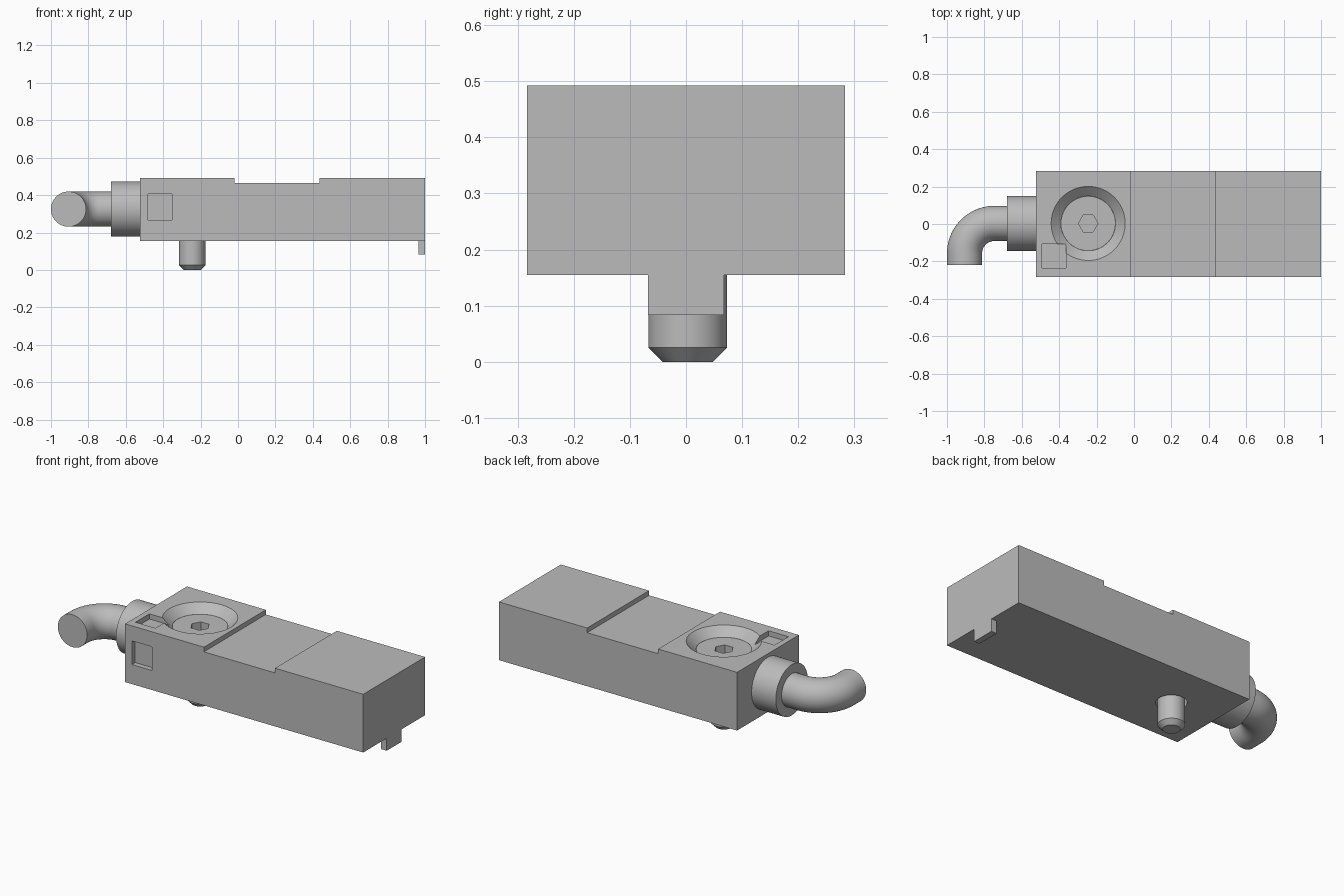
import bpy, bmesh, math
from mathutils import Vector

scene = bpy.context.scene
if "Cube" in bpy.data.objects:
    bpy.data.objects.remove(bpy.data.objects["Cube"], do_unlink=True)

grey = bpy.data.materials.new("plain grey")
grey.use_nodes = True
colour = (0.5, 0.5, 0.5, 1)
grey.diffuse_color = colour
grey.node_tree.nodes["Principled BSDF"].inputs["Base Color"].default_value = colour

CY = 0.003               # centre line of screw and cable
SCREW = (-0.245, CY)
SEGMENTS = 64


def finish(name, bm):
    bmesh.ops.recalc_face_normals(bm, faces=bm.faces)
    mesh = bpy.data.meshes.new(name)
    bm.to_mesh(mesh)
    bm.free()
    mesh.materials.append(grey)
    obj = bpy.data.objects.new(name, mesh)
    scene.collection.objects.link(obj)
    return obj


def prism(name, outline, axis, depth):
    """Extrude a closed outline of 3D points along an axis."""
    bm = bmesh.new()
    face = bm.faces.new([bm.verts.new(p) for p in outline])
    result = bmesh.ops.extrude_face_region(bm, geom=[face])
    moved = [v for v in result["geom"] if isinstance(v, bmesh.types.BMVert)]
    bmesh.ops.translate(bm, verts=moved, vec=Vector(axis) * depth)
    return finish(name, bm)


def box(name, x0, x1, y0, y1, z0, z1):
    outline = [(x0, y0, z0), (x1, y0, z0), (x1, y1, z0), (x0, y1, z0)]
    return prism(name, outline, (0, 0, 1), z1 - z0)


def skin(name, rings):
    """Join equal rings of points into a capped tube."""
    bm = bmesh.new()
    loops = [[bm.verts.new(p) for p in ring] for ring in rings]
    n = len(loops[0])
    for a, b in zip(loops, loops[1:]):
        for i in range(n):
            j = (i + 1) % n
            bm.faces.new((a[i], a[j], b[j], b[i]))
    bm.faces.new(loops[0])
    bm.faces.new(loops[-1])
    return finish(name, bm)


def circle(centre, u, v, radius, n=SEGMENTS):
    turns = [math.tau * i / n for i in range(n)]
    return [Vector(centre) + radius * (math.cos(t) * Vector(u) + math.sin(t) * Vector(v))
            for t in turns]


def turned(name, profile, n=SEGMENTS):
    """Upright turned part on the screw axis from (radius, height) pairs."""
    return skin(name, [circle((*SCREW, z), (1, 0, 0), (0, 1, 0), r, n) for r, z in profile])


def cut(target, cutter):
    mod = target.modifiers.new(cutter.name, "BOOLEAN")
    mod.operation = "DIFFERENCE"
    mod.solver = "EXACT"
    mod.object = cutter
    bpy.context.view_layer.objects.active = target
    bpy.ops.object.modifier_apply(modifier=mod.name)
    bpy.data.objects.remove(cutter, do_unlink=True)


def smooth(obj):
    bpy.ops.object.select_all(action="DESELECT")
    obj.select_set(True)
    bpy.context.view_layer.objects.active = obj
    bpy.ops.object.shade_smooth_by_angle(angle=math.radians(30))


# Housing with shallow step in its top
LEFT, RIGHT, HALF = -0.525, 1.0, 0.283
BASE, STEP, TOP = 0.155, 0.465, 0.492
side = [(LEFT, BASE), (RIGHT, BASE), (RIGHT, TOP), (0.435, TOP),
        (0.435, STEP), (-0.02, STEP), (-0.02, TOP), (LEFT, TOP)]
housing = prism("housing", [(x, -HALF, z) for x, z in side], (0, 1, 0), 2 * HALF)

# Countersunk screw hole through the housing
cut(housing, turned("screw_hole", [(0.08, 0.1), (0.08, 0.36), (0.146, 0.36), (0.146, 0.445),
                                   (0.198, TOP), (0.198, 0.55)]))

# Square pockets in the front and the top
cut(housing, box("front_pocket", -0.481, -0.353, -0.4, -HALF + 0.03, 0.268, 0.405))
cut(housing, box("top_pocket", -0.492, -0.364, -0.235, -0.108, TOP - 0.03, 0.6))
smooth(housing)

# Locating tab under the right end
box("locating_tab", 0.965, RIGHT, -0.068, 0.068, 0.083, BASE + 0.01)

# Screw with hexagon socket and chamfered tip
screw = turned("screw", [(0.045, 0), (0.07, 0.025), (0.07, 0.362), (0.1455, 0.362), (0.1455, 0.445)])
cut(screw, turned("hex_socket", [(0.052, 0.385), (0.052, 0.5)], 6))
smooth(screw)

# Cable collar on the left end
CZ = 0.325
collar = skin("cable_collar", [circle((x, CY, CZ), (0, 1, 0), (0, 0, 1), 0.147)
                               for x in (-0.68, LEFT + 0.002)])
smooth(collar)

# Cable, bending towards the front
R, BX, BY = 0.16, -0.746, CY - 0.16
rings = [circle((-0.66, CY, CZ), (0, 1, 0), (0, 0, 1), 0.094)]
for i in range(25):
    t = math.pi / 2 * (1 + i / 24)
    out = Vector((math.cos(t), math.sin(t), 0))
    rings.append(circle(Vector((BX, BY, CZ)) + R * out, out, (0, 0, 1), 0.094))
rings.append(circle((BX - R, -0.22, CZ), (-1, 0, 0), (0, 0, 1), 0.094))
smooth(skin("cable", rings))
